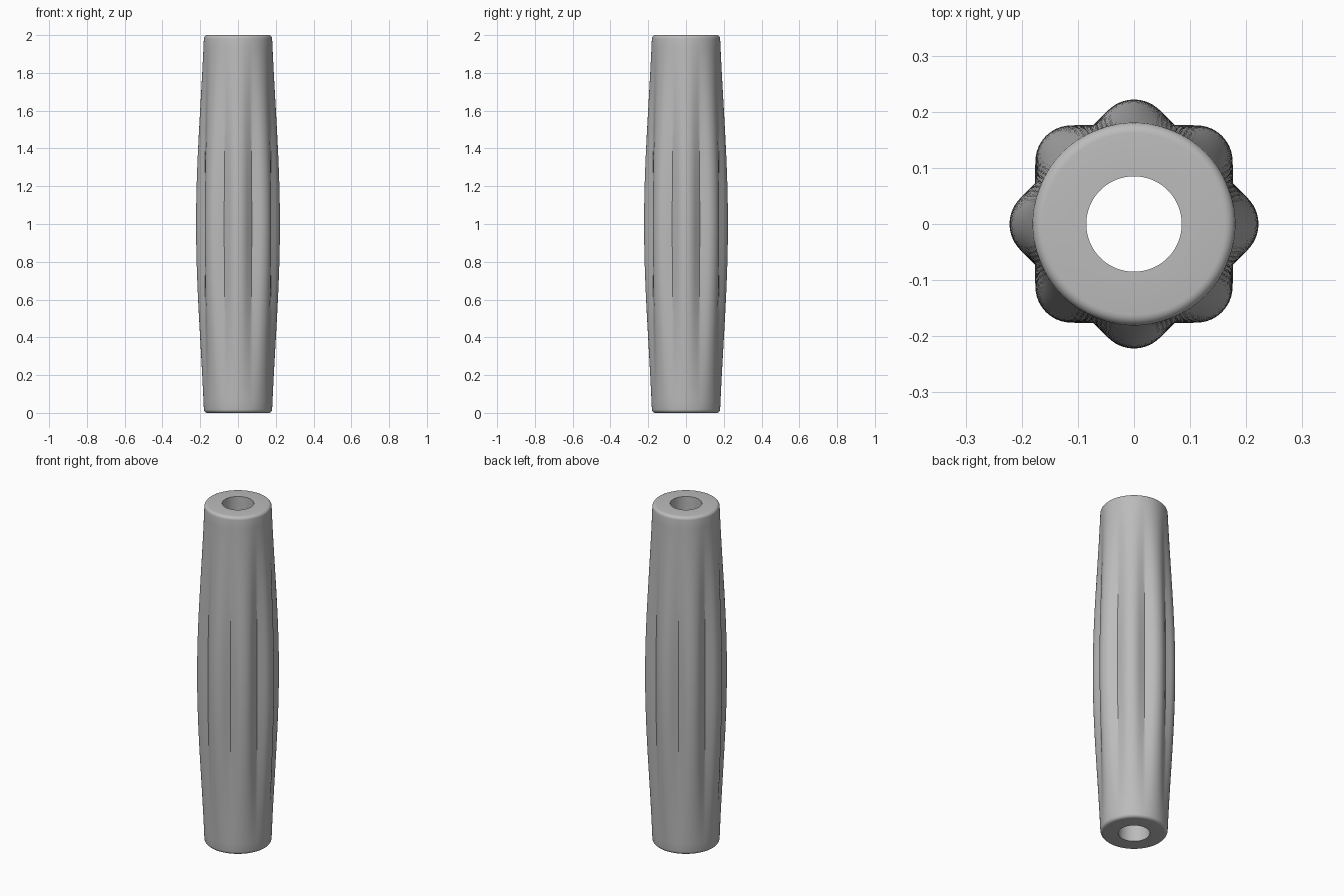
import bpy, bmesh, math

if "Cube" in bpy.data.objects:
    bpy.data.objects.remove(bpy.data.objects["Cube"])

LOBES, STEPS = 8, 16           # lobes around, segments per lobe
N = LOBES * STEPS
END_R, HOLE_R = 0.18, 0.085
FLAT, FILLET = 0.176, 0.065    # two overlapped rounded squares
EDGE = 0.018                   # rounding at both rims


def lobe_radius(angle):
    """Radius of the eight-pointed section, lobe centred on angle 0."""
    pitch = math.tau / LOBES
    a = abs((angle + pitch / 2) % pitch - pitch / 2)
    centre = (FLAT - FILLET) * math.sqrt(2)
    side = FLAT / math.cos(math.pi / 4 - a)
    if side * math.sin(math.pi / 4 - a) < FLAT - FILLET:
        return side
    return centre * math.cos(a) + math.sqrt(FILLET ** 2 - (centre * math.sin(a)) ** 2)


def swell(z):
    """How far the section has changed from circle to star."""
    t = abs(z - 1)
    return 0.5 * (1 - t * t) + 0.25 * (1 + math.cos(math.pi * t))


def add_ring(bm, z, radius_at):
    ring = []
    for i in range(N):
        a = math.tau * i / N
        r = radius_at(a)
        ring.append(bm.verts.new((r * math.cos(a), r * math.sin(a), z)))
    return ring


# Heights with the inward offset of each rounded rim
rim = []
for k in range(6):
    a = math.pi / 2 * k / 5
    rim.append((EDGE * (1 - math.sin(a)), EDGE * (1 - math.cos(a))))
rim.reverse()
body = [(EDGE + (2 - 2 * EDGE) * k / 40, 0) for k in range(1, 40)]
levels = rim + body + [(2 - z, inset) for z, inset in reversed(rim)]

# Grip: outer skin, then the bore, closed into one loop of rings
bm = bmesh.new()
rings = [add_ring(bm, z, lambda a, z=z, d=d:
                  END_R + (lobe_radius(a) - END_R) * swell(z) - d)
         for z, d in levels]
rings += [add_ring(bm, z, lambda a: HOLE_R) for z in (2, 0)]
for lower, upper in zip(rings, rings[1:] + rings[:1]):
    for i in range(N):
        j = (i + 1) % N
        bm.faces.new((lower[i], lower[j], upper[j], upper[i]))
bmesh.ops.recalc_face_normals(bm, faces=bm.faces)
mesh = bpy.data.meshes.new("fluted_grip")
bm.to_mesh(mesh)
bm.free()

grip = bpy.data.objects.new("fluted_grip", mesh)
bpy.context.collection.objects.link(grip)

# Plain grey finish
grey = bpy.data.materials.new("plain grey")
grey.use_nodes = True
colour = (0.5, 0.5, 0.5, 1)
grey.diffuse_color = colour
grey.node_tree.nodes["Principled BSDF"].inputs["Base Color"].default_value = colour
mesh.materials.append(grey)

bpy.context.view_layer.objects.active = grip
grip.select_set(True)
bpy.ops.object.shade_smooth_by_angle(angle=math.radians(28))
